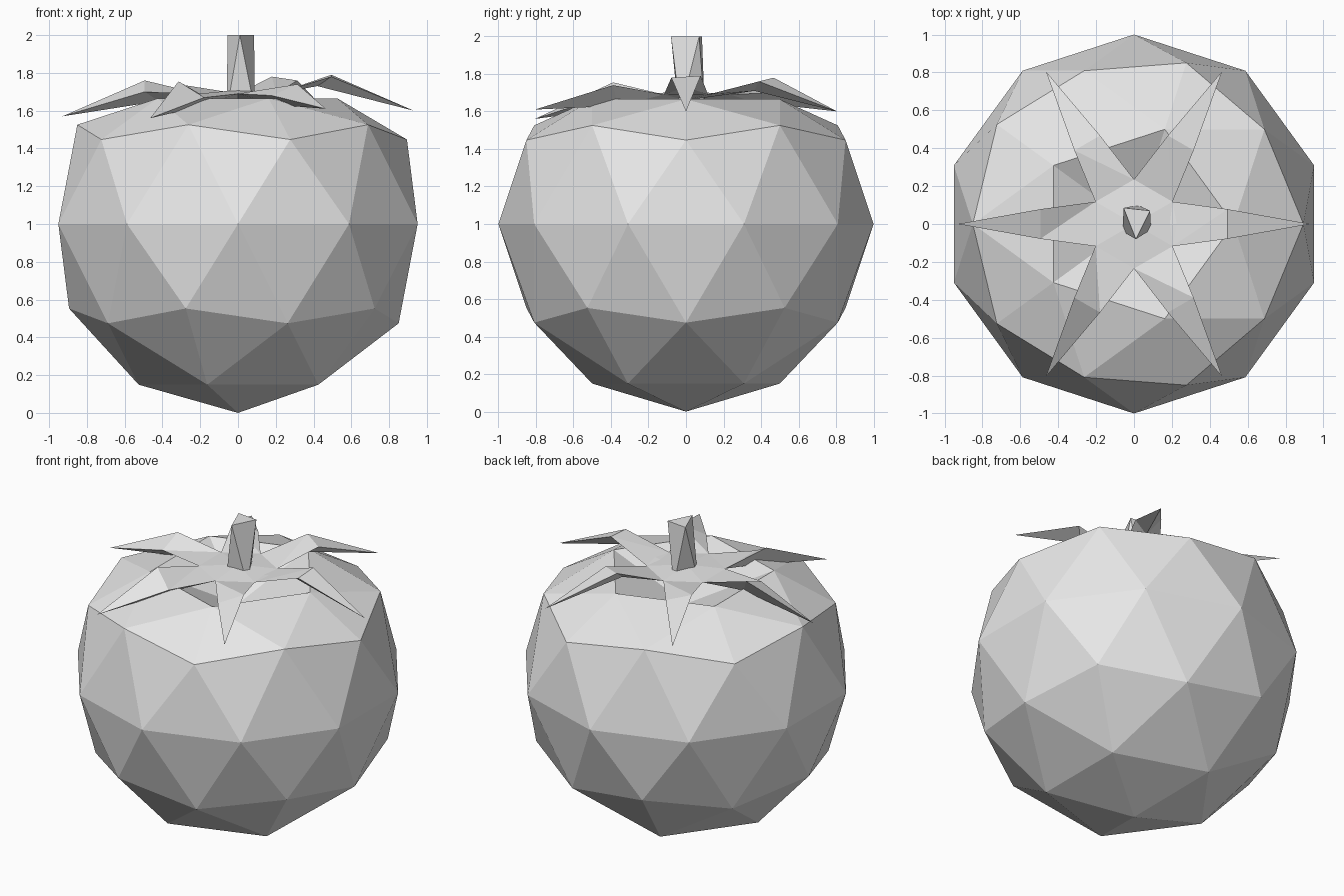
import bpy, bmesh
from math import cos, sin, radians
from mathutils import Vector

cube = bpy.data.objects.get("Cube")
if cube:
    bpy.data.objects.remove(cube, do_unlink=True)

grey = bpy.data.materials.new("plain_grey")
colour = (0.8, 0.8, 0.8, 1)
grey.diffuse_color = colour
grey.use_nodes = True
for node in grey.node_tree.nodes:
    if node.type == 'BSDF_PRINCIPLED':
        node.inputs["Base Color"].default_value = colour


def finish(bm, name):
    """Turn the bmesh into a flat shaded object."""
    bmesh.ops.recalc_face_normals(bm, faces=bm.faces[:])
    mesh = bpy.data.meshes.new(name)
    bm.to_mesh(mesh)
    bm.free()
    mesh.materials.append(grey)
    obj = bpy.data.objects.new(name, mesh)
    bpy.context.collection.objects.link(obj)
    return obj


def polar(radius, angle, z):
    a = radians(angle)
    return Vector((radius * cos(a), radius * sin(a), z))


# Fruit: faceted ball with a flattened shoulder and a hollow under the leaves
bm = bmesh.new()
bmesh.ops.create_icosphere(bm, subdivisions=2, radius=1)
for v in bm.verts:
    v.co.z += 1
    if v.co.z > 1.95:
        v.co.z = 1.45
    elif v.co.z > 1.7:
        v.co.z = 1.665
finish(bm, "fruit_body")

# Leaf crown: a raised middle and six pointed leaves, each slightly tilted
# angle, tip height, heights of the clockwise and anticlockwise shoulders
leaves = [
    (0, 1.60, 1.78, 1.79),
    (60, 1.60, 1.76, 1.78),
    (120, 1.60, 1.70, 1.74),
    (180, 1.57, 1.76, 1.70),
    (240, 1.56, 1.755, 1.67),
    (300, 1.61, 1.68, 1.74),
]
bm = bmesh.new()
centre = bm.verts.new((0, 0, 1.71))
under = bm.verts.new((0, 0, 1.66))
notches = [bm.verts.new(polar(0.235, a - 30, 1.69)) for a, *_ in leaves]
for i, (angle, tip_z, z1, z2) in enumerate(leaves):
    n1, n2 = notches[i], notches[(i + 1) % len(notches)]
    s1 = bm.verts.new(polar(0.5, angle - 9, z1))
    s2 = bm.verts.new(polar(0.5, angle + 9, z2))
    tip = bm.verts.new(polar(0.93, angle, tip_z))
    keel = bm.verts.new(polar(0.42, angle, min(z1, z2) - 0.05))
    for face in ((centre, n1, n2), (n1, s1, s2), (n1, s2, n2), (s1, tip, s2),
                 (s1, keel, tip), (s2, tip, keel), (n1, keel, s1),
                 (n2, s2, keel), (n1, under, keel), (n2, keel, under)):
        bm.faces.new(face)
finish(bm, "leaf_crown")

# Stem: three-sided, twisted half a turn of its sides between base and top
bm = bmesh.new()
base = [bm.verts.new(p) for p in ((-0.06, -0.04, 1.6), (0.09, -0.03, 1.6), (0.02, 0.1, 1.6))]
top = [bm.verts.new(p) for p in ((0.01, -0.08, 2), (0.085, 0.07, 2), (-0.055, 0.085, 2))]
for i in range(3):
    j = (i + 1) % 3
    bm.faces.new((base[i], base[j], top[i]))
    bm.faces.new((base[j], top[j], top[i]))
bm.faces.new(base[::-1])
bm.faces.new(top)
finish(bm, "stem")
